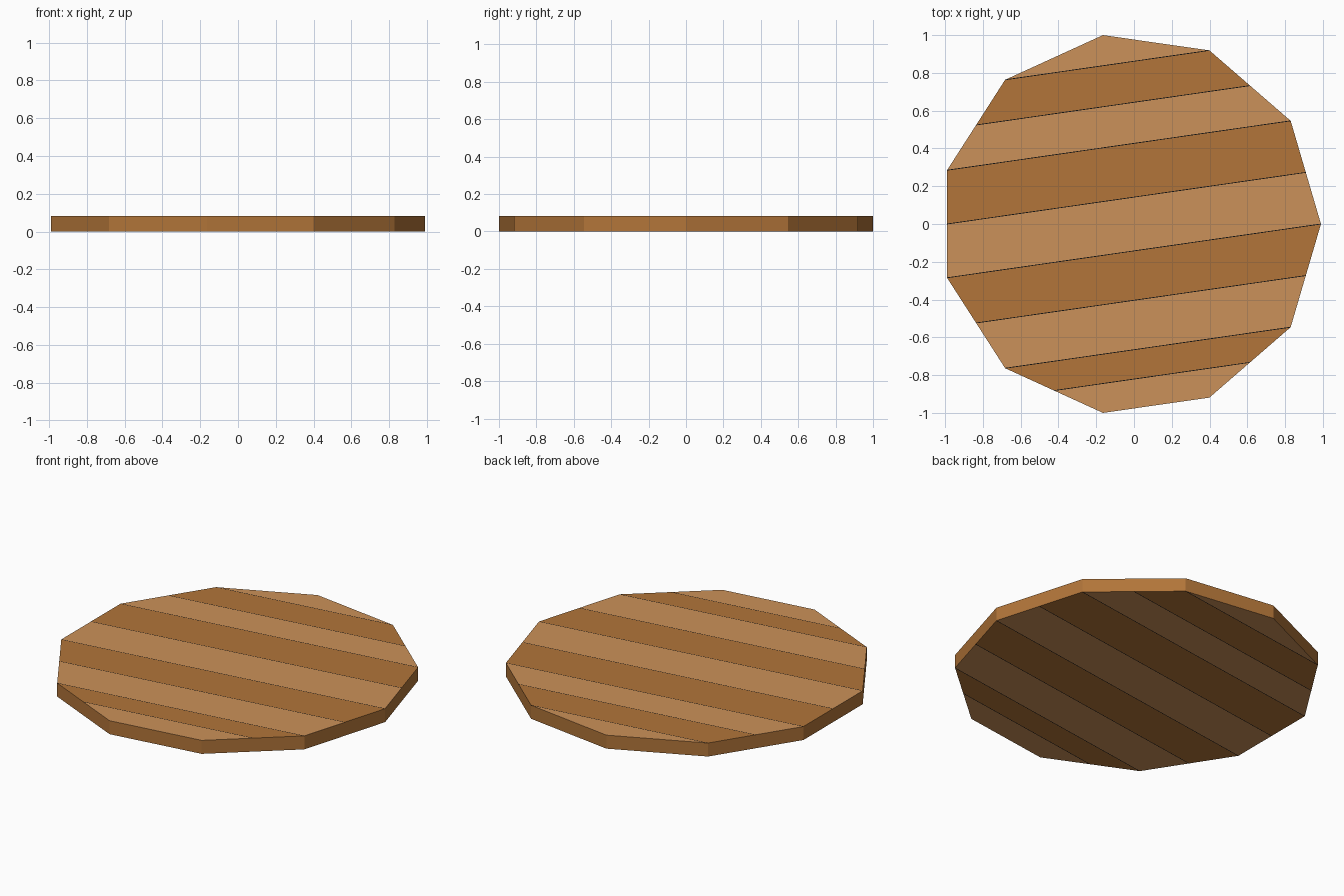
import bpy, bmesh, math
from mathutils import Vector

if "Cube" in bpy.data.objects:
    bpy.data.objects.remove(bpy.data.objects["Cube"])

SIDES, R, CX, H = 11, 1.0103, -0.0205, 0.082
SEAM = 0.002                      # half width of the dark seams


def material(name, rgb):
    m = bpy.data.materials.new(name)
    m.diffuse_color = (*rgb, 1)
    m.use_nodes = True
    m.node_tree.nodes["Principled BSDF"].inputs["Base Color"].default_value = m.diffuse_color
    return m


mats = [material("light_wood", (0.60, 0.285, 0.100)),
        material("dark_wood", (0.445, 0.178, 0.041)),
        material("seam_black", (0.005, 0.005, 0.005))]

# Eleven sided board
corners = [Vector((R * math.cos(2 * math.pi * k / SIDES),
                   R * math.sin(2 * math.pi * k / SIDES), 0)) for k in range(SIDES)]
bm = bmesh.new()
base = bm.faces.new([bm.verts.new(c + Vector((CX, 0, 0))) for c in corners])
top = bmesh.ops.extrude_face_region(bm, geom=[base])
bmesh.ops.translate(bm, vec=(0, 0, H),
                    verts=[v for v in top["geom"] if isinstance(v, bmesh.types.BMVert)])
bmesh.ops.recalc_face_normals(bm, faces=bm.faces)

# Plank lines run through corners and edge midpoints on the right side
tilt = math.pi / (2 * SIDES)
across = Vector((-math.sin(tilt), math.cos(tilt), 0))
cuts = []
for k in (2, 1, 0, -1, -2):
    here, lower = corners[k].dot(across), corners[k - 1].dot(across)
    if k > -2:
        cuts += [here, (here + lower) / 2]
origin = Vector((CX, 0, 0))
for d in cuts:
    for s in (-SEAM, SEAM):
        bmesh.ops.bisect_plane(bm, geom=bm.verts[:] + bm.edges[:] + bm.faces[:],
                               dist=1e-6, plane_co=origin + across * (d + s),
                               plane_no=across)

# Alternate plank colours, dark rim
for f in bm.faces:
    f.smooth = False
    d = (f.calc_center_median() - origin).dot(across)
    if abs(f.normal.z) < 0.5:
        f.material_index = 1
    elif min(abs(d - c) for c in cuts) < SEAM * 0.9:
        f.material_index = 2
    else:
        f.material_index = sum(d < c for c in cuts) % 2

mesh = bpy.data.meshes.new("plank_board")
bm.to_mesh(mesh)
bm.free()
for m in mats:
    mesh.materials.append(m)
bpy.context.collection.objects.link(bpy.data.objects.new("plank_board", mesh))
